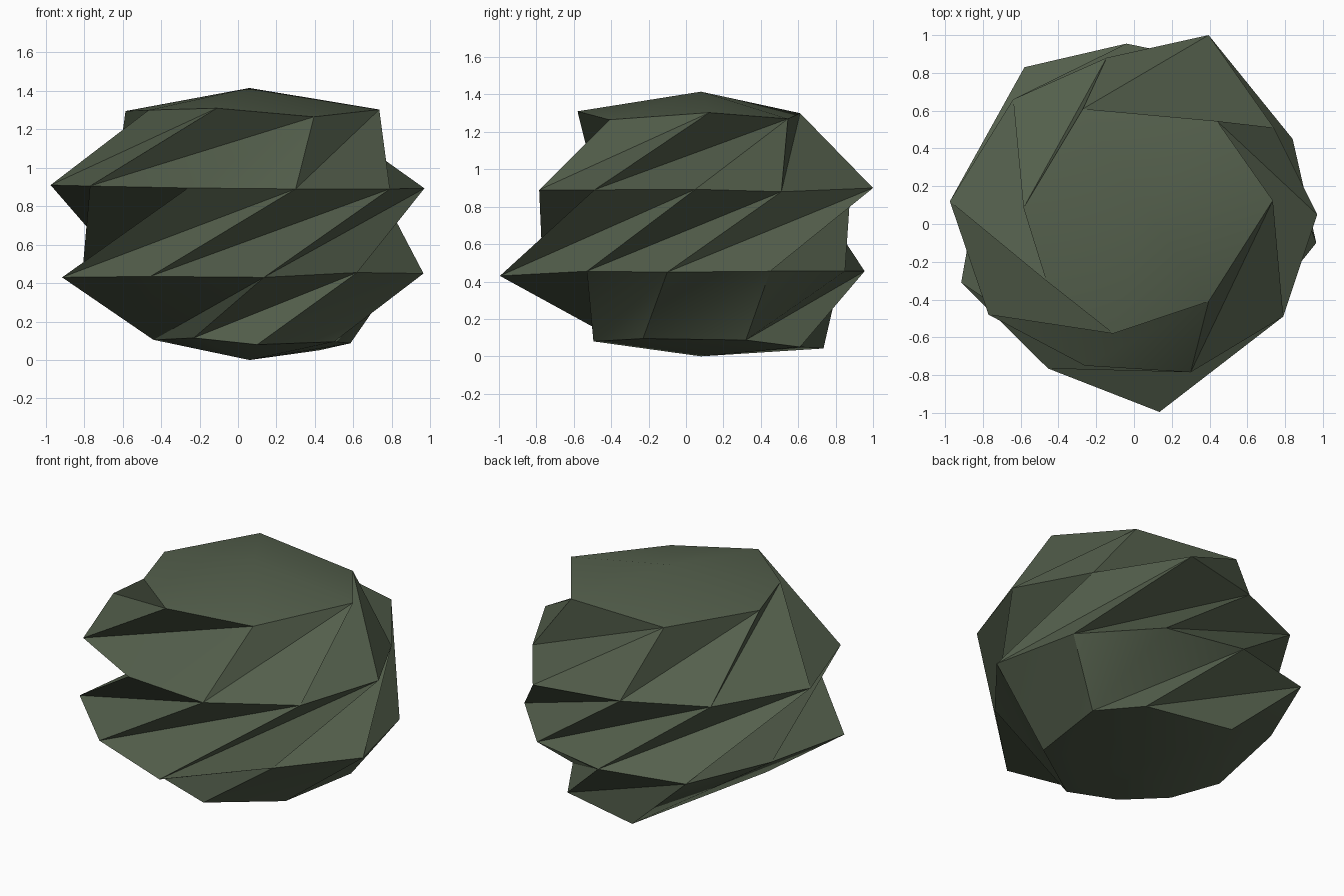
import bpy, bmesh, math

if "Cube" in bpy.data.objects:
    bpy.data.objects.remove(bpy.data.objects["Cube"])

# Rings of the faceted boulder, bottom to top, counter-clockwise from above
FOOT = [(-.23, -.42, .115), (.10, -.495, .08), (.50, -.23, .095), (.585, .32, .087),
        (.42, .61, .05), (-.13, .735, .042), (-.44, -.19, .105)]
LOW = [(.84, .45, .455), (.47, .85, .455), (-.04, .955, .455), (-.58, .83, .455),
       (-.81, .28, .45), (-.915, -.31, .43), (-.455, -.765, .435), (.135, -.995, .43),
       (.62, -.53, .455), (.965, -.10, .45)]
HIGH = [(-.975, .12, .91), (-.77, -.48, .905), (-.26, -.75, .895), (.30, -.785, .89),
        (.79, -.49, .89), (.97, .05, .893), (.74, .51, .88), (.395, 1.0, .90),
        (-.145, .88, .895), (-.64, .66, .905)]
CROWN = [(-.11, -.58, 1.31), (.395, -.41, 1.265), (.735, .125, 1.303), (.44, .545, 1.27),
         (-.27, .61, 1.30), (-.585, .085, 1.295), (-.465, -.30, 1.30)]

bm = bmesh.new()


def ring(points):
    return [bm.verts.new(p) for p in points]


def band(lower, upper, apex):
    """Twisted strip: apex[m] is the lower corner under upper edge m, m+1."""
    n, k = len(lower), len(upper)
    for m in range(k):
        bm.faces.new((lower[apex[m]], upper[(m + 1) % k], upper[m]))
        i = apex[m - 1]
        while i != apex[m]:
            j = (i + 1) % n
            bm.faces.new((lower[i], lower[j], upper[m]))
            i = j


def cap(verts, pole, up):
    """Fan that closes the top or bottom."""
    tip = bm.verts.new(pole)
    for a, b in zip(verts, verts[1:] + verts[:1]):
        bm.faces.new((a, b, tip) if up else (b, a, tip))


foot, low, high, crown = (ring(r) for r in (FOOT, LOW, HIGH, CROWN))
band(foot, low, [3, 3, 4, 5, 5, 6, 6, 0, 1, 2])
band(low, high, [(m + 3) % 10 for m in range(10)])
band(high, crown, [1, 3, 4, 6, 8, 9, 0])
cap(foot, (.06, .08, 0), False)
cap(crown, (.06, .08, 1.415), True)

mesh = bpy.data.meshes.new("boulder")
bm.to_mesh(mesh)
bm.free()
boulder = bpy.data.objects.new("boulder", mesh)
bpy.context.collection.objects.link(boulder)

# Mossy dark green stone
mat = bpy.data.materials.new("moss_green")
mat.diffuse_color = (.088, .115, .072, 1)
mat.use_nodes = True
mat.node_tree.nodes["Principled BSDF"].inputs["Base Color"].default_value = mat.diffuse_color
mesh.materials.append(mat)

# Soft shading across shallow folds, sharp on the creases
bpy.context.view_layer.objects.active = boulder
boulder.select_set(True)
bpy.ops.object.shade_smooth_by_angle(angle=math.radians(30))
